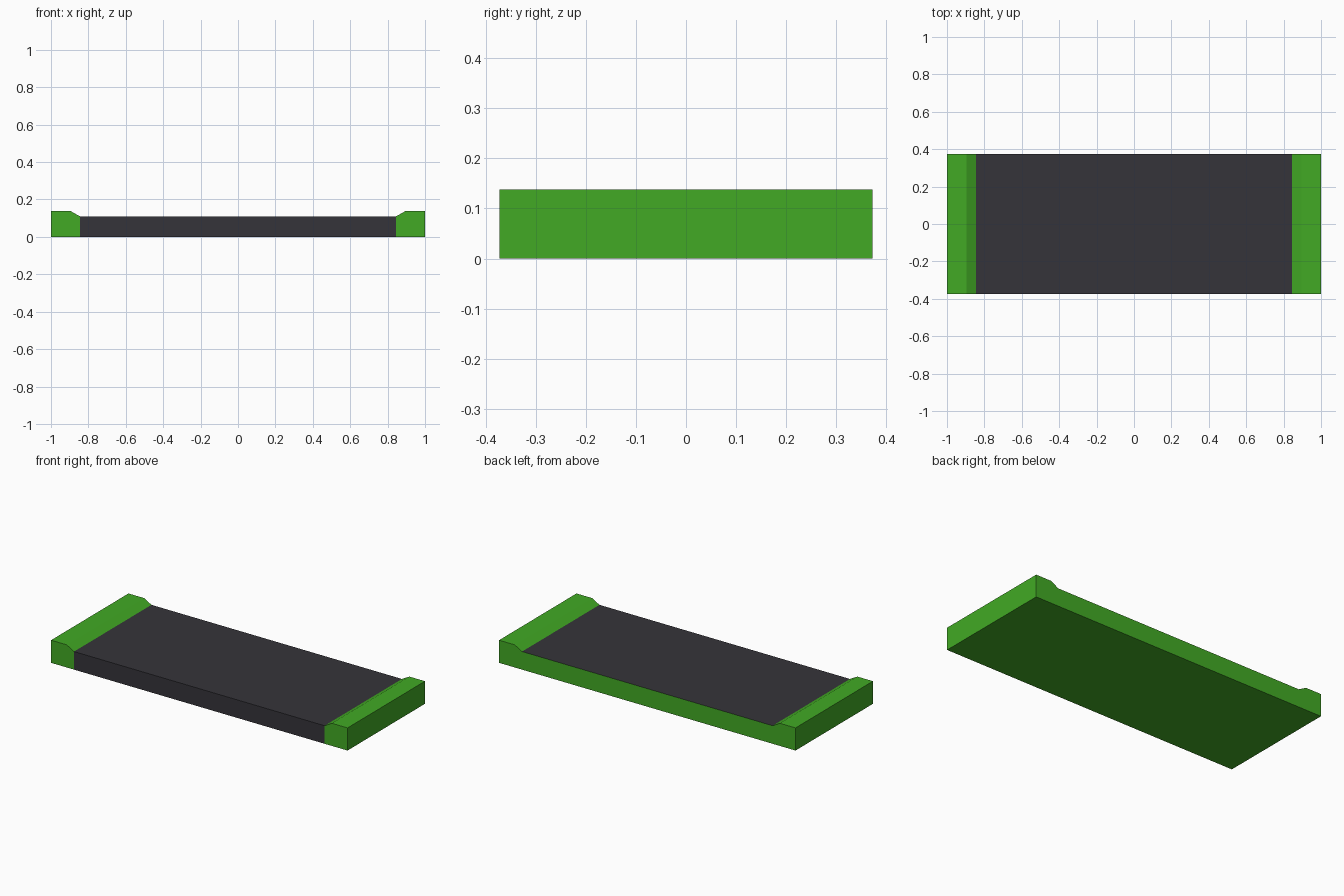
import bpy
import bmesh

cube = bpy.data.objects.get("Cube")
if cube:
    bpy.data.objects.remove(cube, do_unlink=True)


def make_material(name, color):
    mat = bpy.data.materials.new(name)
    mat.use_nodes = True
    mat.diffuse_color = color
    mat.node_tree.nodes["Principled BSDF"].inputs["Base Color"].default_value = color
    return mat


green = make_material("grass_green", (0.054, 0.402, 0.018, 1))
asphalt = make_material("asphalt_grey", (0.036, 0.034, 0.042, 1))

HALF_DEPTH = 0.373
ROAD_EDGE = 0.845
ROAD_TOP = 0.11
VERGE_TOP = 0.138
BEVEL_X = 0.895


def extrude_profile(name, points, materials):
    """Extrude an x-z outline from the front to the back."""
    bm = bmesh.new()
    outline = bm.faces.new([bm.verts.new((x, -HALF_DEPTH, z)) for x, z in points])
    result = bmesh.ops.extrude_face_region(bm, geom=[outline], use_keep_orig=True)
    moved = [v for v in result["geom"] if isinstance(v, bmesh.types.BMVert)]
    bmesh.ops.translate(bm, verts=moved, vec=(0, 2 * HALF_DEPTH, 0))
    bmesh.ops.recalc_face_normals(bm, faces=bm.faces)
    mesh = bpy.data.meshes.new(name)
    bm.to_mesh(mesh)
    bm.free()
    for mat in materials:
        mesh.materials.append(mat)
    obj = bpy.data.objects.new(name, mesh)
    bpy.context.collection.objects.link(obj)
    return obj


# Road slab: asphalt on the top and front, green on the back and underside
road = extrude_profile(
    "road_slab",
    [(-ROAD_EDGE, 0), (ROAD_EDGE, 0), (ROAD_EDGE, ROAD_TOP), (-ROAD_EDGE, ROAD_TOP)],
    [green, asphalt])
for face in road.data.polygons:
    if face.normal.z > 0.5 or face.normal.y < -0.5:
        face.material_index = 1

# Raised verges with a sloped inner edge, one at each end
for side, label in ((1, "left"), (-1, "right")):
    profile = [(ROAD_EDGE, 0), (1, 0), (1, VERGE_TOP),
               (BEVEL_X, VERGE_TOP), (ROAD_EDGE, ROAD_TOP)]
    extrude_profile(label + "_verge", [(side * x, z) for x, z in profile], [green])
